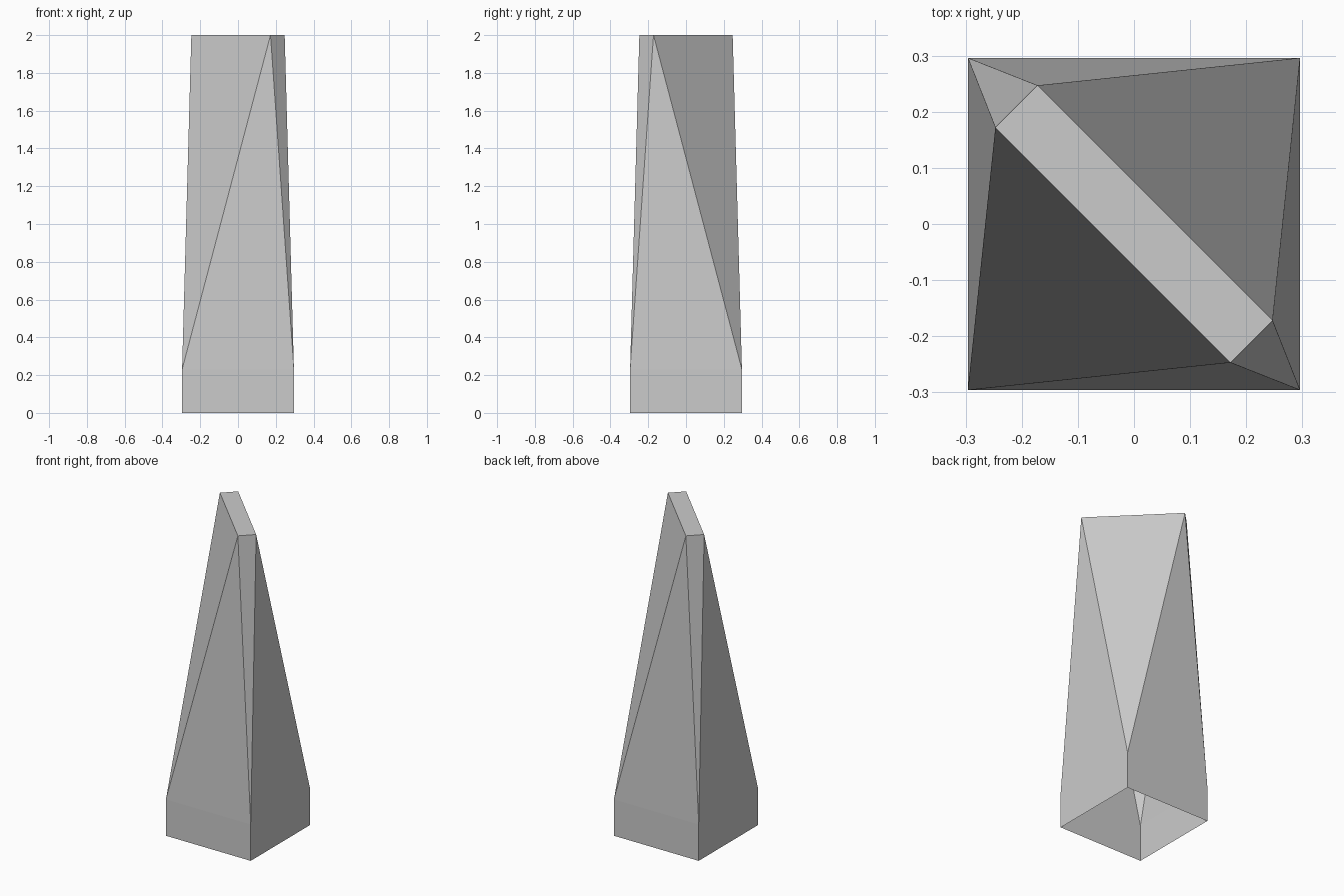
import bpy
import bmesh

cube = bpy.data.objects.get("Cube")
if cube:
    bpy.data.objects.remove(cube, do_unlink=True)

HALF = 0.296        # half width of the square base
SHOULDER = 0.23     # height where the taper starts
HEIGHT = 2.0
NEAR, FAR = 0.172, 0.247   # corners of the slanted top strip

grey = bpy.data.materials.new("light_grey")
grey.use_nodes = True
colour = (0.6, 0.6, 0.6, 1.0)
grey.diffuse_color = colour
grey.node_tree.nodes["Principled BSDF"].inputs["Base Color"].default_value = colour

bm = bmesh.new()


def ring(points, z):
    return [bm.verts.new((x, y, z)) for x, y in points]


square = [(HALF, -HALF), (HALF, HALF), (-HALF, HALF), (-HALF, -HALF)]
strip = [(NEAR, -FAR), (FAR, -NEAR), (-NEAR, FAR), (-FAR, NEAR)]
foot = ring(square, 0)
shoulder = ring(square, SHOULDER)
crown = ring(strip, HEIGHT)

# Upright plinth walls, tapering sides and corner facets; the underside is open
for k in range(4):
    n = (k + 1) % 4
    bm.faces.new((foot[k], foot[n], shoulder[n], shoulder[k]))
    bm.faces.new((shoulder[k], shoulder[n], crown[n]))
    bm.faces.new((shoulder[k], crown[n], crown[k]))

# Flat diagonal top
bm.faces.new(crown)

mesh = bpy.data.meshes.new("tapered_tower")
bm.to_mesh(mesh)
bm.free()
mesh.materials.append(grey)
tower = bpy.data.objects.new("tapered_tower", mesh)
bpy.context.collection.objects.link(tower)
